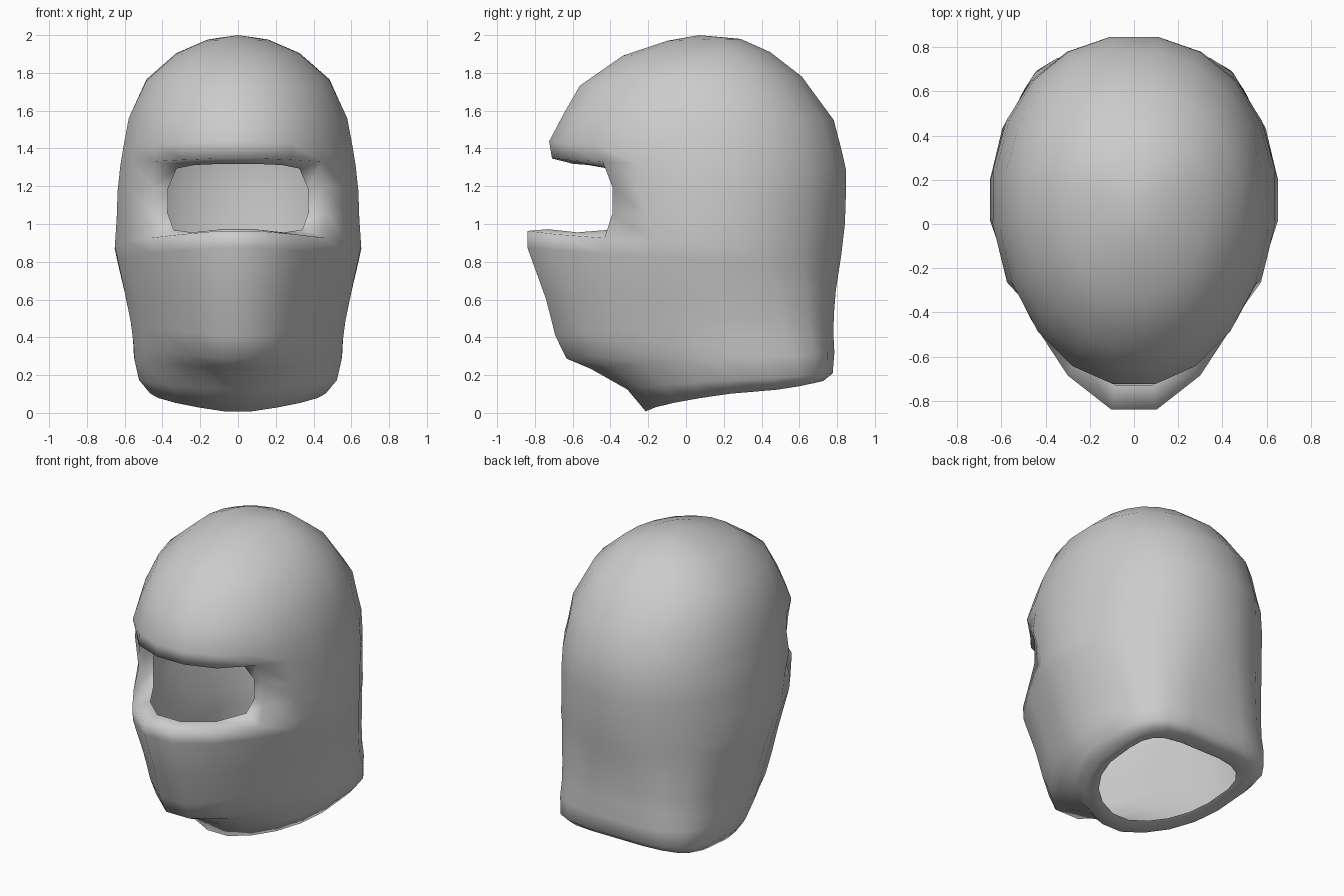
import bpy, bmesh, math

default = bpy.data.objects.get("Cube")
if default:
    bpy.data.objects.remove(default, do_unlink=True)

SIDES = 20                     # columns around the head
HOLE_TOP, HOLE_BOTTOM = 5, 8   # rings that bound the eye opening
LEFT, RIGHT = 2, SIDES - 3     # columns that bound the eye opening

# Rings from crown to neck rim:
# front z, front y, back z, back y, half width, front sharpness
RINGS = [
    (1.97, -.1, 1.98, .29, .16, 1),
    (1.89, -.34, 1.91, .45, .33, 1),
    (1.73, -.57, 1.78, .62, .49, 1),
    (1.58, -.66, 1.55, .79, .585, 1),
    (1.44, -.735, 1.38, .835, .615, 1),
    (1.35, -.72, 1.29, .855, .63, 1),
    (1.22, -.73, 1.15, .855, .645, 1),
    (1.08, -.8, 1, .85, .65, 1.4),
    (.97, -.86, .83, .83, .66, 1.85),
    (.88, -.86, .77, .82, .645, 1.85),
    (.6, -.76, .65, .8, .605, 1.85),
    (.4, -.71, .54, .79, .575, 1.9),
    (.28, -.65, .43, .785, .56, 1.9),
    (.23, -.52, .32, .79, .555, 1.6),
    (.12, -.32, .21, .78, .53, 1.2),
    (0, -.22, .17, .73, .47, 1),
    (.04, -.13, .18, .62, .39, 1),
]


def power(value, exponent):
    """Signed power, for rounded-square cross-sections."""
    return math.copysign(abs(value) ** exponent, value)


def ring_point(ring, column):
    zf, yf, zb, yb, width, sharp = ring
    angle = (column + .5) * math.tau / SIDES
    s, c = math.sin(angle), math.cos(angle)
    middle = (yf + yb) / 2 + .06
    z = zf + (zb - zf) * ((1 - c) / 2) ** .6
    if c > 0:                                   # front half
        return width * s, middle + (yf - middle) * c ** sharp, z
    square = min(.95, .5 + .4 * zf)             # squarer at the nape
    return width * power(s, square), middle + (yb - middle) * abs(c) ** square, z


def in_hole(row, column):
    return HOLE_TOP <= row < HOLE_BOTTOM and (column + 3) % SIDES < 5


bm = bmesh.new()
grid = [[bm.verts.new(ring_point(r, k)) for k in range(SIDES)] for r in RINGS]

# Temples dip inward beside the eye opening
for row, dip in zip(range(HOLE_TOP, HOLE_BOTTOM), (.03, .09, .07)):
    for k in (LEFT, RIGHT):
        grid[row][k].co.y += dip

# Crown cap
crown = bm.verts.new((0, .07, 2))
for k in range(SIDES):
    bm.faces.new((crown, grid[0][k], grid[0][(k + 1) % SIDES]))

# Head, jaw and neck surface, leaving the eye opening free
for row in range(len(RINGS) - 1):
    for k in range(SIDES):
        if not in_hole(row, k):
            n = (k + 1) % SIDES
            bm.faces.new((grid[row][k], grid[row + 1][k],
                          grid[row + 1][n], grid[row][n]))

# Recessed rim of the eye opening
columns = [RIGHT, RIGHT + 1, RIGHT + 2, 0, 1, LEFT]
loop = [grid[HOLE_TOP][k] for k in columns]
loop += [grid[r][LEFT] for r in range(HOLE_TOP + 1, HOLE_BOTTOM)]
loop += [grid[HOLE_BOTTOM][k] for k in reversed(columns)]
loop += [grid[r][RIGHT] for r in range(HOLE_BOTTOM - 1, HOLE_TOP, -1)]
corners = [grid[r][k] for r in (HOLE_TOP, HOLE_BOTTOM) for k in (LEFT, RIGHT)]
CENTRE = 1.145
inner = []
for v in loop:
    x, y, z = v.co
    corner = v in corners
    squeeze = .8 if corner else .86 if z > CENTRE else .95
    inner.append(bm.verts.new((x * (.73 if corner else .81),
                               y + (.03 if abs(x) > .4 else .11),
                               CENTRE + (z - CENTRE) * squeeze)))
for i, v in enumerate(loop):
    j = (i + 1) % len(loop)
    bm.faces.new((v, loop[j], inner[j], inner[i]))

bmesh.ops.recalc_face_normals(bm, faces=bm.faces)
for face in bm.faces:
    face.smooth = True
mesh = bpy.data.meshes.new("face_mask")
bm.to_mesh(mesh)
bm.free()
mask = bpy.data.objects.new("face_mask", mesh)
bpy.context.collection.objects.link(mask)

# Knit fabric colour
fabric = bpy.data.materials.new("light_grey_fabric")
fabric.use_nodes = True
colour = (.6, .6, .6, 1)
fabric.diffuse_color = colour
fabric.node_tree.nodes["Principled BSDF"].inputs["Base Color"].default_value = colour
mesh.materials.append(fabric)
